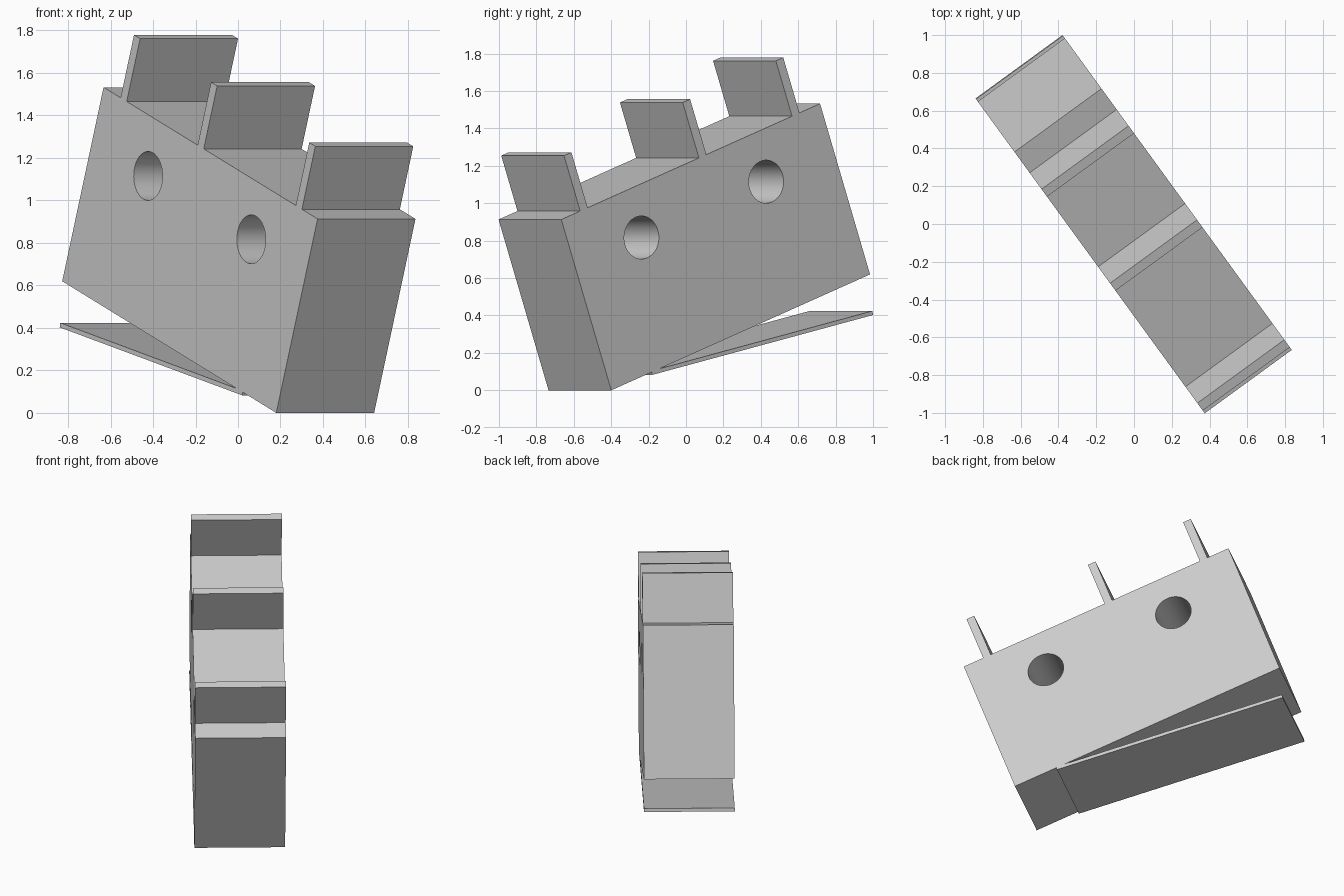
import bpy
import bmesh
from math import radians
from mathutils import Matrix, Vector

if "Cube" in bpy.data.objects:
    bpy.data.objects.remove(bpy.data.objects["Cube"], do_unlink=True)

# One plain grey for every part
grey = bpy.data.materials.new("plain_grey")
grey.use_nodes = True
colour = (0.6, 0.6, 0.6, 1)
grey.diffuse_color = colour
grey.node_tree.nodes["Principled BSDF"].inputs["Base Color"].default_value = colour

# Switch frame: x across the width, y along the length, z up the case
WIDTH, LENGTH, HEIGHT = 0.57, 1.82, 0.971
POSE = (Matrix.Translation((0.18, -0.735, 0))
        @ Matrix.Rotation(radians(36.06), 4, 'Z')
        @ Matrix.Rotation(radians(19.9), 4, 'X'))


def finish(name, bm, pose=POSE):
    mesh = bpy.data.meshes.new(name)
    bmesh.ops.recalc_face_normals(bm, faces=bm.faces)
    bm.to_mesh(mesh)
    bm.free()
    mesh.materials.append(grey)
    obj = bpy.data.objects.new(name, mesh)
    bpy.context.collection.objects.link(obj)
    obj.matrix_world = pose
    return obj


def prism(name, profile):
    """Extrude a (length, height) outline across the full width."""
    bm = bmesh.new()
    face = bm.faces.new([bm.verts.new((0, y, z)) for y, z in profile])
    new = bmesh.ops.extrude_face_region(bm, geom=[face])["geom"]
    bmesh.ops.translate(bm, vec=(WIDTH, 0, 0),
                        verts=[v for v in new if isinstance(v, bmesh.types.BMVert)])
    return finish(name, bm)


def block(name, y0, y1, z0, z1):
    return prism(name, [(y0, z0), (y1, z0), (y1, z1), (y0, z1)])


# Case with two mounting holes through its width
case = block("case", 0, LENGTH, 0, HEIGHT)
for y in (0.466, 1.343):
    bm = bmesh.new()
    bmesh.ops.create_cone(
        bm, cap_ends=True, segments=48, radius1=0.115, radius2=0.115, depth=1,
        matrix=Matrix.Translation((WIDTH / 2, y, 0.70)) @ Matrix.Rotation(radians(90), 4, 'Y'))
    cutter = finish("hole_cutter", bm)
    cutter.hide_render = True
    mod = case.modifiers.new("mounting_hole", 'BOOLEAN')
    mod.operation, mod.solver, mod.object = 'DIFFERENCE', 'EXACT', cutter
    bpy.context.view_layer.objects.active = case
    bpy.ops.object.modifier_apply(modifier=mod.name)
    bpy.data.objects.remove(cutter, do_unlink=True)

bpy.ops.object.select_all(action='DESELECT')
case.select_set(True)
bpy.context.view_layer.objects.active = case
bpy.ops.object.shade_smooth_by_angle(angle=radians(30))

# Three flat terminals standing on the case
for name, y in (("front_terminal", 0.133), ("middle_terminal", 0.968), ("rear_terminal", 1.623)):
    block(name, y, y + 0.052, HEIGHT - 0.01, HEIGHT + 0.315)

# Thin lever hinged into the underside and dropping away to the rear
start, tip = Vector((0.284, -0.015)), Vector((1.765, -0.211))
along = (tip - start).normalized()
up = Vector((-along.y, along.x)) * 0.022
prism("lever", [start, tip, tip + up, start + up])
